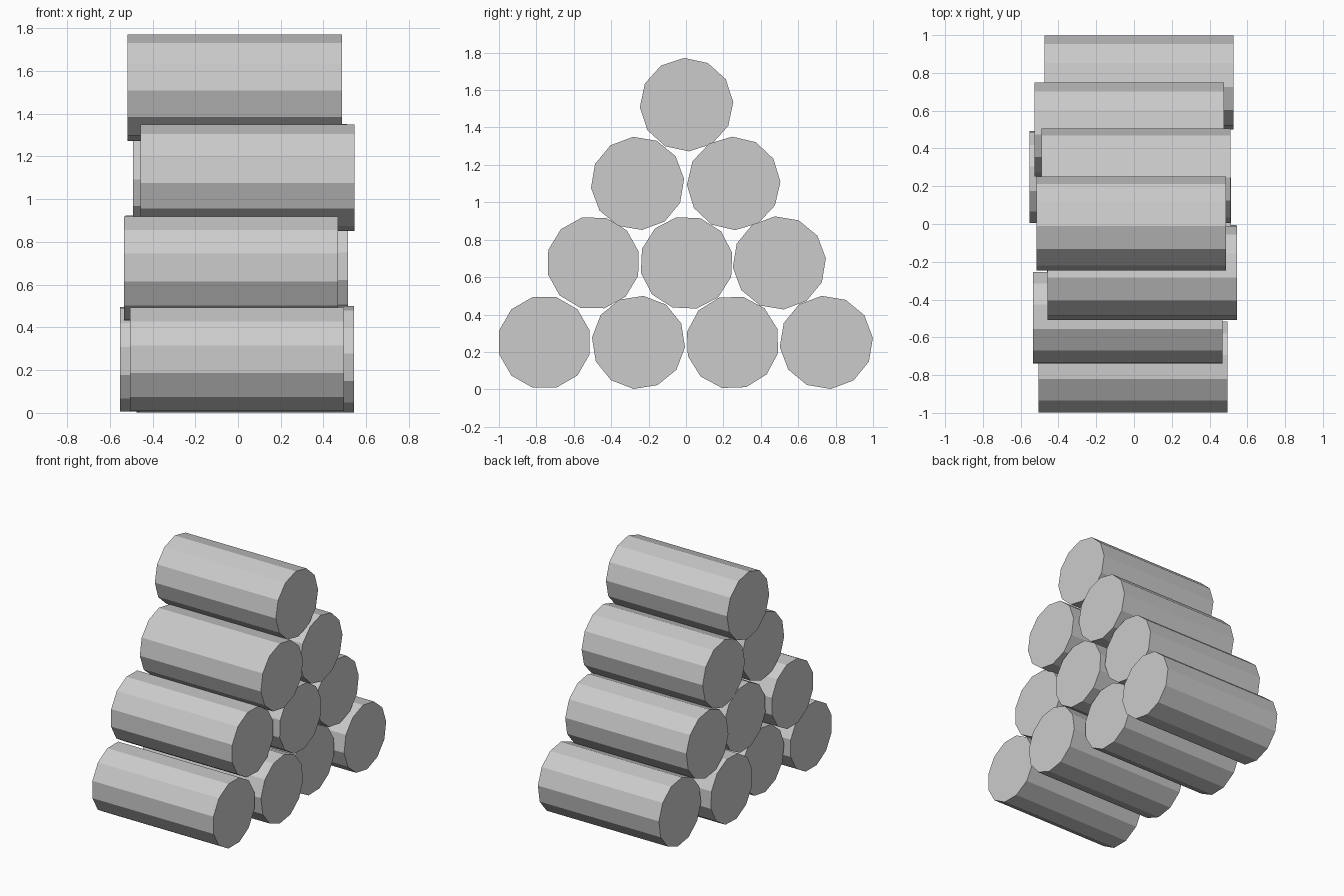
import bpy
import bmesh
from math import radians
from mathutils import Matrix

if "Cube" in bpy.data.objects:
    bpy.data.objects.remove(bpy.data.objects["Cube"])

RADIUS, LENGTH, SIDES = 0.25, 1.002, 12


def log(name, x, y, z, roll):
    """Twelve-sided log lying along x, rolled about its own axis."""
    bm = bmesh.new()
    bmesh.ops.create_cone(bm, cap_ends=True, segments=SIDES,
                          radius1=RADIUS, radius2=RADIUS, depth=LENGTH,
                          matrix=Matrix.Rotation(radians(90), 4, 'Y'))
    mesh = bpy.data.meshes.new(name)
    bm.to_mesh(mesh)
    bm.free()
    ob = bpy.data.objects.new(name, mesh)
    ob.location = (x, y, z)
    ob.rotation_euler = (radians(roll), 0, 0)
    bpy.context.collection.objects.link(ob)


# Rows from the ground up: height, then (end offset, y, roll) of each log
rows = [
    (0.251, [(-0.005, -0.757, 15), (0.041, -0.254, 24),
             (-0.051, 0.249, 17), (0.026, 0.750, 5.5)]),
    (0.676, [(-0.033, -0.496, 14), (0.013, 0.003, 12.5), (-0.025, 0.499, 5.5)]),
    (1.101, [(0.044, -0.259, 5.5), (0.010, 0.255, 1.8)]),
    (1.522, [(-0.015, 0.003, 3)]),
]
for r, (z, logs) in enumerate(rows, 1):
    for i, (x, y, roll) in enumerate(logs, 1):
        log(f"log_row{r}_{i}", x, y, z, roll)
